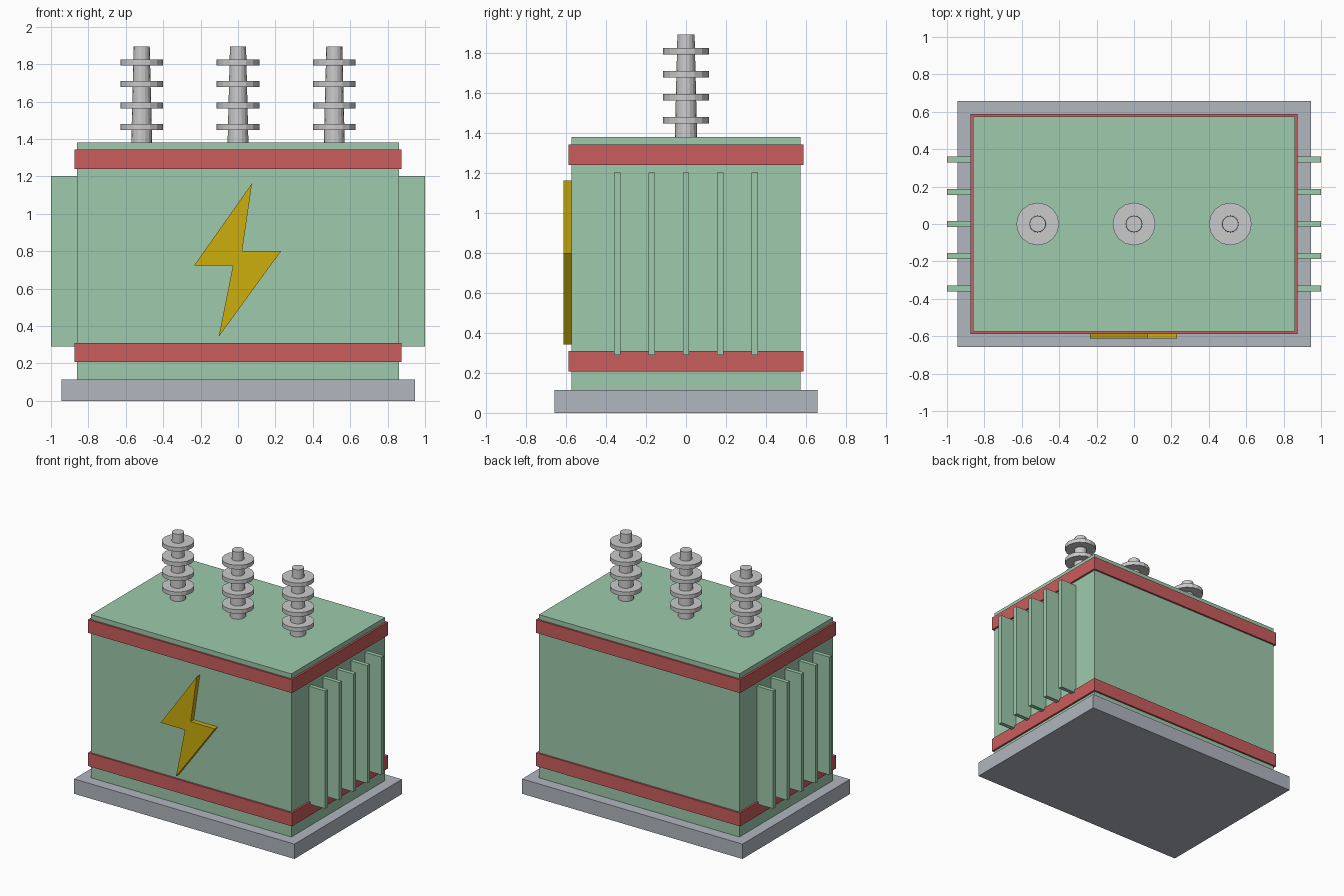
import bpy, bmesh, math

if "Cube" in bpy.data.objects:
    bpy.data.objects.remove(bpy.data.objects["Cube"])


def material(name, rgb):
    # sRGB 0-255 to linear
    lin = [((c / 255 + 0.055) / 1.055) ** 2.4 if c > 10 else c / 255 / 12.92 for c in rgb]
    m = bpy.data.materials.new(name)
    m.diffuse_color = (*lin, 1)
    m.use_nodes = True
    m.node_tree.nodes["Principled BSDF"].inputs["Base Color"].default_value = m.diffuse_color
    return m


GREEN = material("green_paint", (157, 202, 172))
RED = material("red_band", (202, 92, 93))
STEEL = material("base_grey", (176, 183, 191))
YELLOW = material("warning_yellow", (204, 173, 12))
CERAMIC = material("ceramic_grey", (202, 202, 202))


def finish(name, bm, mat):
    bmesh.ops.recalc_face_normals(bm, faces=bm.faces[:])
    me = bpy.data.meshes.new(name)
    bm.to_mesh(me)
    bm.free()
    me.materials.append(mat)
    ob = bpy.data.objects.new(name, me)
    bpy.context.collection.objects.link(ob)
    return ob


def box(name, x, y, z, mat):
    bm = bmesh.new()
    bmesh.ops.create_cube(bm, size=1)
    for v in bm.verts:
        v.co = [r[0] if c < 0 else r[1] for r, c in zip((x, y, z), v.co)]
    return finish(name, bm, mat)


def add_cone(bm, r1, r2, z1, z2, sides=16):
    new = bmesh.ops.create_cone(bm, cap_ends=True, segments=sides,
                                radius1=r1, radius2=r2, depth=z2 - z1)
    bmesh.ops.translate(bm, verts=new["verts"], vec=(0, 0, (z1 + z2) / 2))


# Base, tank and bands
box("base_plinth", (-0.945, 0.945), (-0.658, 0.658), (0, 0.115), STEEL)
box("tank", (-0.86, 0.86), (-0.574, 0.574), (0.115, 1.38), GREEN)
for name, z in (("lower_band", 0.207), ("upper_band", 1.24)):
    box(name, (-0.875, 0.875), (-0.588, 0.588), (z, z + 0.103), RED)

# Cooling fins on both ends
for side, label in ((-1, "left"), (1, "right")):
    for i in range(-2, 3):
        y = i * 0.172
        x = sorted((side * 0.85, side * 1.0))
        box(f"{label}_cooling_fin_{i + 3}", x, (y - 0.016, y + 0.016), (0.29, 1.203), GREEN)

# Insulators: tapered core with four discs
for n, x in enumerate((-0.515, 0, 0.515), 1):
    bm = bmesh.new()
    add_cone(bm, 0.056, 0.043, 1.37, 1.895)
    for k in range(4):
        z = 1.465 + k * 0.115
        add_cone(bm, 0.114, 0.114, z - 0.016, z + 0.016)
    ob = finish(f"insulator_{n}", bm, CERAMIC)
    ob.location.x = x

# Lightning bolt plate on the front
outline = [(0.075, 1.163), (0.022, 0.8), (0.23, 0.8),
           (-0.103, 0.343), (-0.027, 0.723), (-0.235, 0.723)]
bm = bmesh.new()
face = bm.faces.new([bm.verts.new((x, -0.574, z)) for x, z in outline])
ext = bmesh.ops.extrude_face_region(bm, geom=[face], use_keep_orig=True)
bmesh.ops.translate(bm, vec=(0, -0.038, 0),
                    verts=[g for g in ext["geom"] if isinstance(g, bmesh.types.BMVert)])
finish("lightning_bolt_sign", bm, YELLOW)
